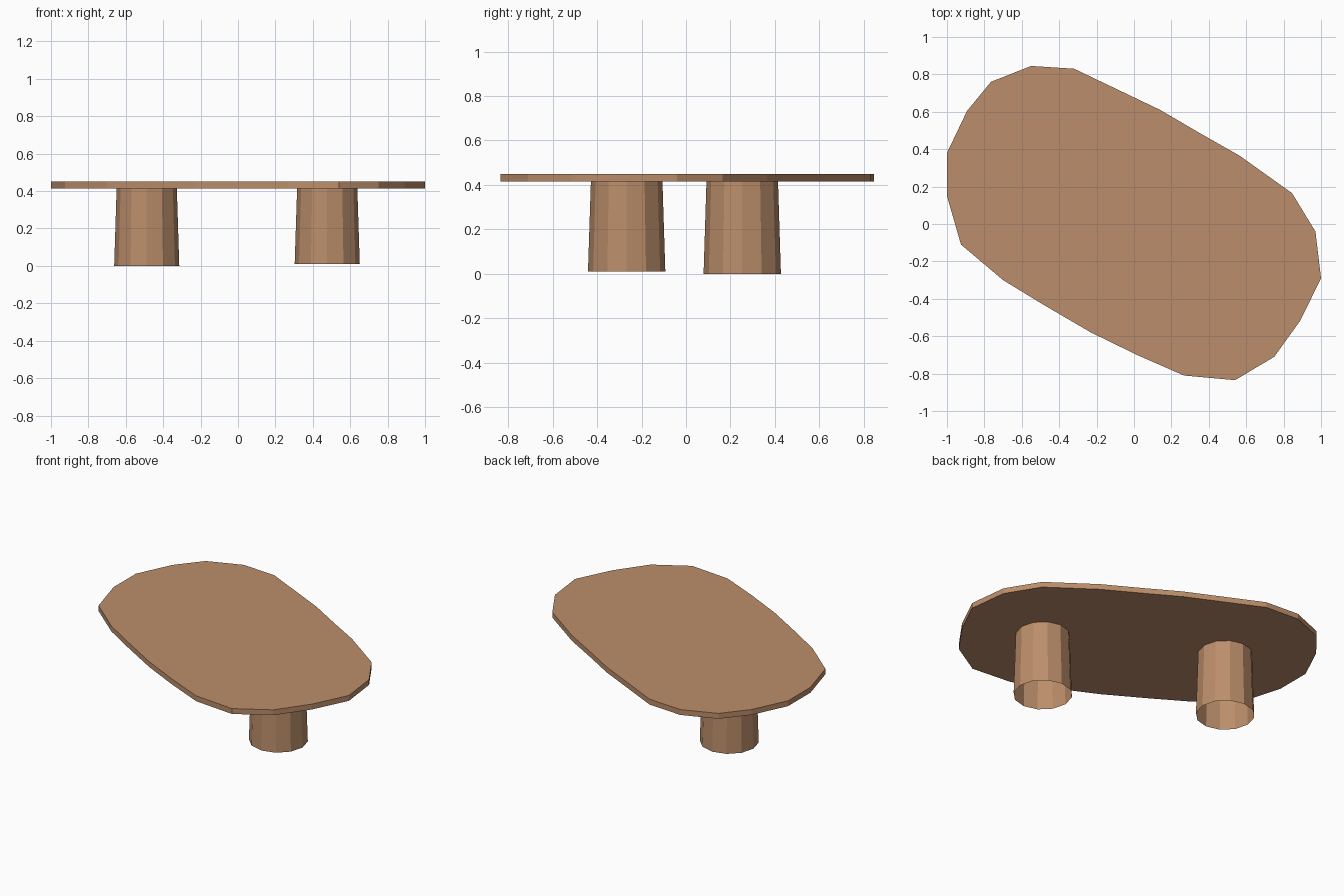
import bpy
import bmesh
from math import sin, cos, tau

if "Cube" in bpy.data.objects:
    bpy.data.objects.remove(bpy.data.objects["Cube"])

wood = bpy.data.materials.new("wood")
wood.diffuse_color = (0.5, 0.27, 0.145, 1)
wood.use_nodes = True
wood.node_tree.nodes["Principled BSDF"].inputs["Base Color"].default_value = wood.diffuse_color


def finish(bm, name):
    mesh = bpy.data.meshes.new(name)
    bm.to_mesh(mesh)
    bm.free()
    mesh.materials.append(wood)
    obj = bpy.data.objects.new(name, mesh)
    bpy.context.collection.objects.link(obj)
    return obj


# Tabletop: irregular rounded outline, counter-clockwise, extruded to a slab
OUTLINE = [(1, -.29), (.97, -.04), (.845, .165), (.565, .365), (.35, .487),
           (.14, .61), (-.32, .83), (-.55, .845), (-.765, .76), (-.893, .604),
           (-1, .38), (-1, .15), (-.925, -.11), (-.70, -.30), (-.487, -.43),
           (-.23, -.58), (.016, -.70), (.267, -.81), (.54, -.835),
           (.75, -.71), (.89, -.515)]
BOTTOM, TOP = 0.415, 0.45

bm = bmesh.new()
face = bm.faces.new([bm.verts.new((x, y, BOTTOM)) for x, y in OUTLINE])
ext = bmesh.ops.extrude_face_region(bm, geom=[face], use_keep_orig=True)
for v in ext["geom"]:
    if isinstance(v, bmesh.types.BMVert):
        v.co.z = TOP
bmesh.ops.recalc_face_normals(bm, faces=bm.faces)
finish(bm, "tabletop")


# Legs: open twelve-sided tubes, slightly wider at the foot
def leg(name, x, y, z_foot, sides=12):
    bm = bmesh.new()
    rings = [[bm.verts.new((x + r * cos(tau * i / sides),
                            y + r * sin(tau * i / sides), z))
              for i in range(sides)]
             for r, z in ((0.174, z_foot), (0.161, BOTTOM))]
    for i in range(sides):
        j = (i + 1) % sides
        bm.faces.new((rings[0][i], rings[0][j], rings[1][j], rings[1][i]))
    finish(bm, name)


leg("left_leg", -0.488, 0.253, 0.0)
leg("right_leg", 0.477, -0.267, 0.01)
